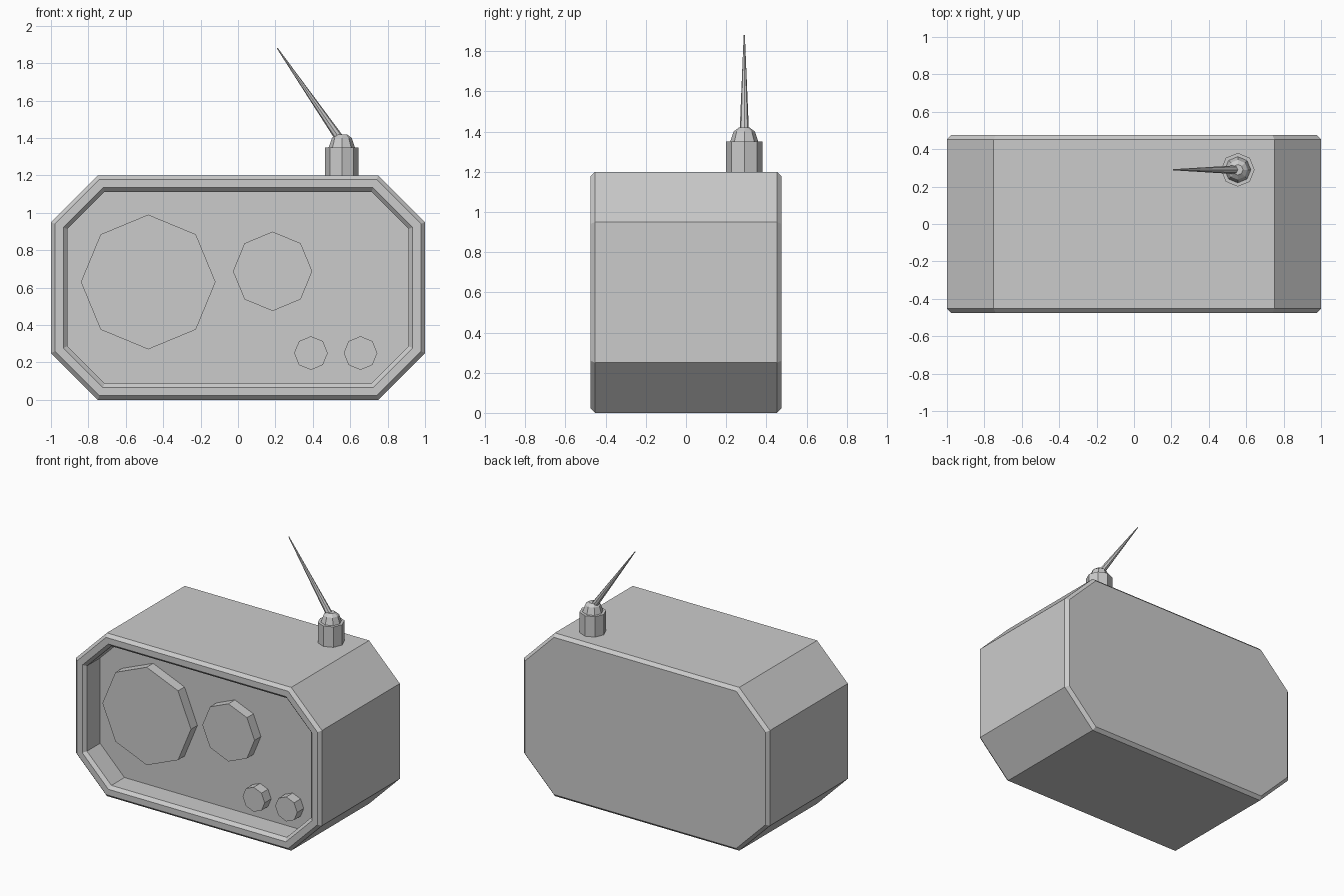
import bpy, bmesh, math
from mathutils import Matrix, Vector

if "Cube" in bpy.data.objects:
    bpy.data.objects.remove(bpy.data.objects["Cube"])


def finish(name, bm):
    bmesh.ops.recalc_face_normals(bm, faces=bm.faces)
    mesh = bpy.data.meshes.new(name)
    bm.to_mesh(mesh)
    bm.free()
    obj = bpy.data.objects.new(name, mesh)
    bpy.context.collection.objects.link(obj)
    return obj


def loft(name, rings):
    """Bridge a sequence of equal-length rings and cap both ends."""
    bm = bmesh.new()
    loops = [[bm.verts.new(p) for p in ring] for ring in rings]
    n = len(loops[0])
    for a, b in zip(loops, loops[1:]):
        for i in range(n):
            j = (i + 1) % n
            bm.faces.new((a[i], a[j], b[j], b[i]))
    bm.faces.new(loops[0])
    bm.faces.new(loops[-1])
    return finish(name, bm)


def case_ring(inset, y):
    """Chamfered rectangle outline, moved inwards evenly by inset."""
    w, h = 1 - inset, 0.6 - inset
    c = 0.25 - inset * (1 - math.tan(math.pi / 8))
    pts = [(w, h - c), (w - c, h), (c - w, h), (-w, h - c),
           (-w, c - h), (c - w, -h), (w - c, -h), (w, c - h)]
    return [(x, y, z + 0.6) for x, z in pts]


def turned(name, origin, direction, profile, sides=8):
    """Octagonal solid from (radius, distance) pairs along a direction."""
    turn = Vector((0, 0, 1)).rotation_difference(Vector(direction)).to_matrix().to_4x4()
    m = Matrix.Translation(origin) @ turn
    step = 2 * math.pi / sides
    return loft(name, [[m @ Vector((r * math.cos(i * step), r * math.sin(i * step), d))
                        for i in range(sides)] for r, d in profile])


# Case with bevelled back, raised front rim and recessed front panel
loft("radio_case", [case_ring(i, y) for i, y in (
    (0.022, 0.475), (0, 0.452), (0, -0.452), (0.022, -0.475),
    (0.066, -0.475), (0.088, -0.452), (0.088, -0.30))])

# Speakers and knobs on the front panel
for name, x, z, r in (("large_speaker", -0.48, 0.63, 0.36),
                      ("small_speaker", 0.185, 0.687, 0.212),
                      ("left_knob", 0.39, 0.25, 0.09),
                      ("right_knob", 0.655, 0.25, 0.09)):
    turned(name, (x, -0.29, z), (0, -1, 0), [(r, 0), (r, 0.085)])

# Antenna socket, rounded joint and tapered rod
turned("antenna_socket", (0.555, 0.29, 1.19), (0, 0, 1), [(0.09, 0), (0.09, 0.16)])
turned("antenna_joint", (0.555, 0.29, 1.34), (0, 0, 1),
       [(0.07, 0), (0.07, 0.01), (0.053, 0.06), (0.028, 0.079)])
turned("antenna_rod", (0.555, 0.29, 1.38), (-0.345, 0, 0.5),
       [(0.024, 0), (0.003, math.hypot(0.345, 0.5))])
